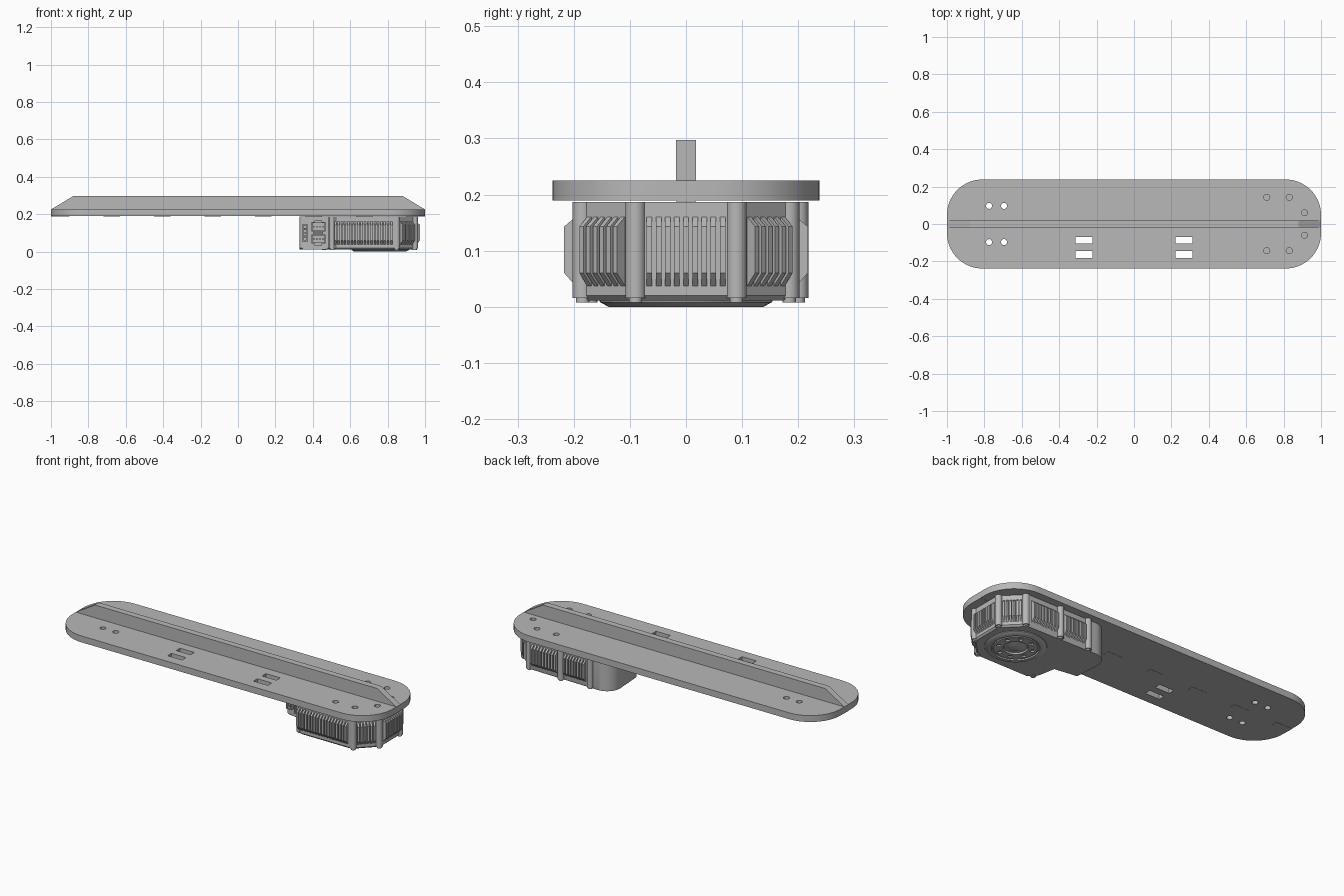
import bpy, bmesh
from math import cos, sin, pi, radians
from mathutils import Matrix, Vector

cube = bpy.data.objects.get("Cube")
if cube:
    bpy.data.objects.remove(cube, do_unlink=True)

grey = bpy.data.materials.new("machined grey")
grey.use_nodes = True
COLOR = (0.48, 0.48, 0.48, 1)
grey.diffuse_color = COLOR
grey.node_tree.nodes["Principled BSDF"].inputs["Base Color"].default_value = COLOR


def prism(bm, pts, z0, z1, m=Matrix()):
    """Extrude a 2D outline from z0 to z1, then place it with matrix m."""
    low = [bm.verts.new(m @ Vector((x, y, z0))) for x, y in pts]
    high = [bm.verts.new(m @ Vector((x, y, z1))) for x, y in pts]
    n = len(pts)
    bottom = bm.faces.new(low[::-1])
    bm.faces.new(high)
    for i in range(n):
        j = (i + 1) % n
        bm.faces.new((low[i], low[j], high[j], high[i]))
    return bottom


def arc(cx, cy, r, a0, a1, n):
    return [(cx + r * cos(radians(a0 + (a1 - a0) * i / n)),
             cy + r * sin(radians(a0 + (a1 - a0) * i / n))) for i in range(n + 1)]


def disc(cx, cy, r, n=24):
    return arc(cx, cy, r, 0, 360, n)[:-1]


def rect(cx, cy, w, h):
    return [(cx + sx * w / 2, cy + sy * h / 2)
            for sx, sy in ((-1, -1), (1, -1), (1, 1), (-1, 1))]


def finish(name, bm, smooth=True):
    bmesh.ops.recalc_face_normals(bm, faces=bm.faces[:])
    mesh = bpy.data.meshes.new(name)
    bm.to_mesh(mesh)
    bm.free()
    mesh.materials.append(grey)
    ob = bpy.data.objects.new(name, mesh)
    bpy.context.collection.objects.link(ob)
    if smooth:
        bpy.ops.object.select_all(action='DESELECT')
        ob.select_set(True)
        bpy.context.view_layer.objects.active = ob
        bpy.ops.object.shade_smooth_by_angle(angle=radians(30))
    return ob


def cut(ob, bm):
    """Subtract the cutter mesh and bake the result."""
    cutter = finish("cutter", bm, False)
    cutter.hide_render = True
    mod = ob.modifiers.new("cut", 'BOOLEAN')
    mod.operation = 'DIFFERENCE'
    mod.solver = 'EXACT'
    mod.object = cutter
    bpy.context.view_layer.update()
    dg = bpy.context.evaluated_depsgraph_get()
    mesh = bpy.data.meshes.new_from_object(ob.evaluated_get(dg))
    ob.modifiers.clear()
    ob.data = mesh
    bpy.data.objects.remove(cutter, do_unlink=True)


# Arm plate with round corners, screw holes and strap slots
P0, P1 = 0.189, 0.225
R = 0.19
bm = bmesh.new()
outline = []
for sx, sy, a in ((1, 1, 0), (-1, 1, 90), (-1, -1, 180), (1, -1, 270)):
    outline += arc(sx * (1 - R), sy * (0.238 - R), R, a, a + 90, 16)
prism(bm, outline, P0, P1)
plate = finish("arm_plate", bm)
bm = bmesh.new()
for s in (-1, 1):
    for x, y in ((-0.775, 0.097), (-0.695, 0.097), (0.71, 0.143), (0.83, 0.143), (0.912, 0.06)):
        prism(bm, disc(x, s * y, 0.016), 0.15, 0.3)
    for y in (-0.087, -0.163):
        prism(bm, rect(s * 0.268, y, 0.09, 0.035), 0.15, 0.3)
cut(plate, bm)

# Stiffening rib with tabs that pass through the plate
PITCH, TAB = 0.27, 0.045
pts = [(1, P1), (0.88, 0.297), (-0.88, 0.297), (-1, P1)]
for i in range(8):
    c = (i - 3.5) * PITCH
    a, b = max(c - TAB, -1), min(c + TAB, 1)
    if i == 0:
        a = -1
    if i == 7:
        b = 1
    pts += [(a, P1), (a, P0 - 0.001), (b, P0 - 0.001), (b, P1)]
clean = [p for i, p in enumerate(pts) if p != pts[i - 1]]
bm = bmesh.new()
prism(bm, clean, -0.018, 0.018, Matrix.Rotation(pi / 2, 4, 'X'))
finish("stiffening_rib", bm, False)

# Motor housing, chamfered around its lower edge
CX = 0.76
WALL = 0.197
outline = [(0.48, -0.15), (0.525, -WALL), (0.845, -WALL), (0.953, -0.088),
           (0.953, 0.088), (0.845, WALL)]
outline += arc(0.41, WALL - 0.08, 0.08, 90, 180, 10)
outline += arc(0.345, -0.025, 0.015, 180, 270, 4)
outline += [(0.48, -0.04)]
bm = bmesh.new()
bottom = prism(bm, outline, 0.011, 0.187)
bmesh.ops.bevel(bm, geom=list(bottom.edges), offset=0.009, segments=1,
                affect='EDGES', profile=0.5)
finish("motor_housing", bm)

# Corner posts with screw heads
bm = bmesh.new()
posts = [(0.848, -0.184), (0.848, 0.184), (0.945, -0.09), (0.945, 0.09),
         (0.64, 0.2), (0.46, 0.196), (0.505, -0.17)]
for x, y in posts:
    prism(bm, disc(x, y, 0.018), 0.016, 0.187)
    prism(bm, disc(x, y, 0.012, 16), 0.008, 0.02)
finish("corner_posts", bm)

# Cooling fins: chamfered vertical bars standing on each wall
FIN = ((-0.002, 0.035), (0.02, 0.06), (0.02, 0.143), (-0.002, 0.162))


def fin_row(bm, p0, p1, count):
    p0, p1 = Vector((*p0, 0)), Vector((*p1, 0))
    t = (p1 - p0).normalized()
    n = Vector((t.y, -t.x, 0))
    pitch = (p1 - p0).length / (count - 0.4)
    for i in range(count):
        o = p0 + t * pitch * i
        m = Matrix(((n.x, 0, t.x, o.x), (n.y, 0, t.y, o.y), (0, 1, 0, 0), (0, 0, 0, 1)))
        prism(bm, FIN, 0, pitch * 0.6, m)


bm = bmesh.new()
fin_row(bm, (0.515, -WALL), (0.825, -WALL), 18)
fin_row(bm, (0.953, -0.07), (0.953, 0.07), 9)
fin_row(bm, (0.866, -0.176), (0.932, -0.109), 6)
fin_row(bm, (0.932, 0.109), (0.866, 0.176), 6)
fin_row(bm, (0.822, WALL), (0.664, WALL), 9)
fin_row(bm, (0.616, WALL), (0.486, WALL), 8)
finish("cooling_fins", bm, False)

# Output flange under the housing, turned from a profile
profile = [(0, 0.02), (0.158, 0.02), (0.153, 0.008), (0.138, 0), (0.12, 0), (0.118, 0.007),
           (0.111, 0.007), (0.11, 0.001), (0.062, 0.001), (0.058, 0.009),
           (0.044, 0.009), (0.03, 0.002), (0, 0.002)]
bm = bmesh.new()
verts = [bm.verts.new((CX + r, 0, z)) for r, z in profile]
edges = [bm.edges.new(pair) for pair in zip(verts, verts[1:])]
bmesh.ops.spin(bm, geom=verts + edges, cent=(CX, 0, 0), axis=(0, 0, 1),
               angle=2 * pi, steps=48, use_merge=True)
bmesh.ops.remove_doubles(bm, verts=bm.verts[:], dist=0.0001)
flange = finish("output_flange", bm)
bm = bmesh.new()
for k in range(8):
    a = k * pi / 4 + pi / 8
    prism(bm, disc(CX + 0.087 * cos(a), 0.087 * sin(a), 0.012, 16), -0.02, 0.009)
cut(flange, bm)

# Sockets on the recessed front wall
FRONT = -0.04


def block(bm, cx, cz, w, h, depth):
    prism(bm, rect(cx, cz, w, h), -FRONT - 0.003, -FRONT + depth,
          Matrix.Rotation(pi / 2, 4, 'X'))


def socket(bm, cx, cz, w, h, pins):
    wall = 0.006
    for s in (-1, 1):
        block(bm, cx + s * (w - wall) / 2, cz, wall, h, 0.02)
        block(bm, cx, cz + s * (h - wall) / 2, w - 2 * wall, wall, 0.02)
    for i in range(pins):
        block(bm, cx + ((i + 0.5) / pins - 0.5) * (w - 2 * wall), cz, 0.005, 0.01, 0.014)


bm = bmesh.new()
for z in (0.067, 0.133):
    socket(bm, 0.43, z, 0.076, 0.05, 4)
    block(bm, 0.43, z + 0.028 * (1 if z > 0.1 else -1), 0.04, 0.012, 0.02)
block(bm, 0.43, 0.1, 0.05, 0.01, 0.012)
socket(bm, 0.358, 0.1, 0.03, 0.09, 1)
block(bm, 0.358, 0.08, 0.01, 0.01, 0.012)
block(bm, 0.358, 0.12, 0.01, 0.01, 0.012)
finish("sockets", bm, False)
